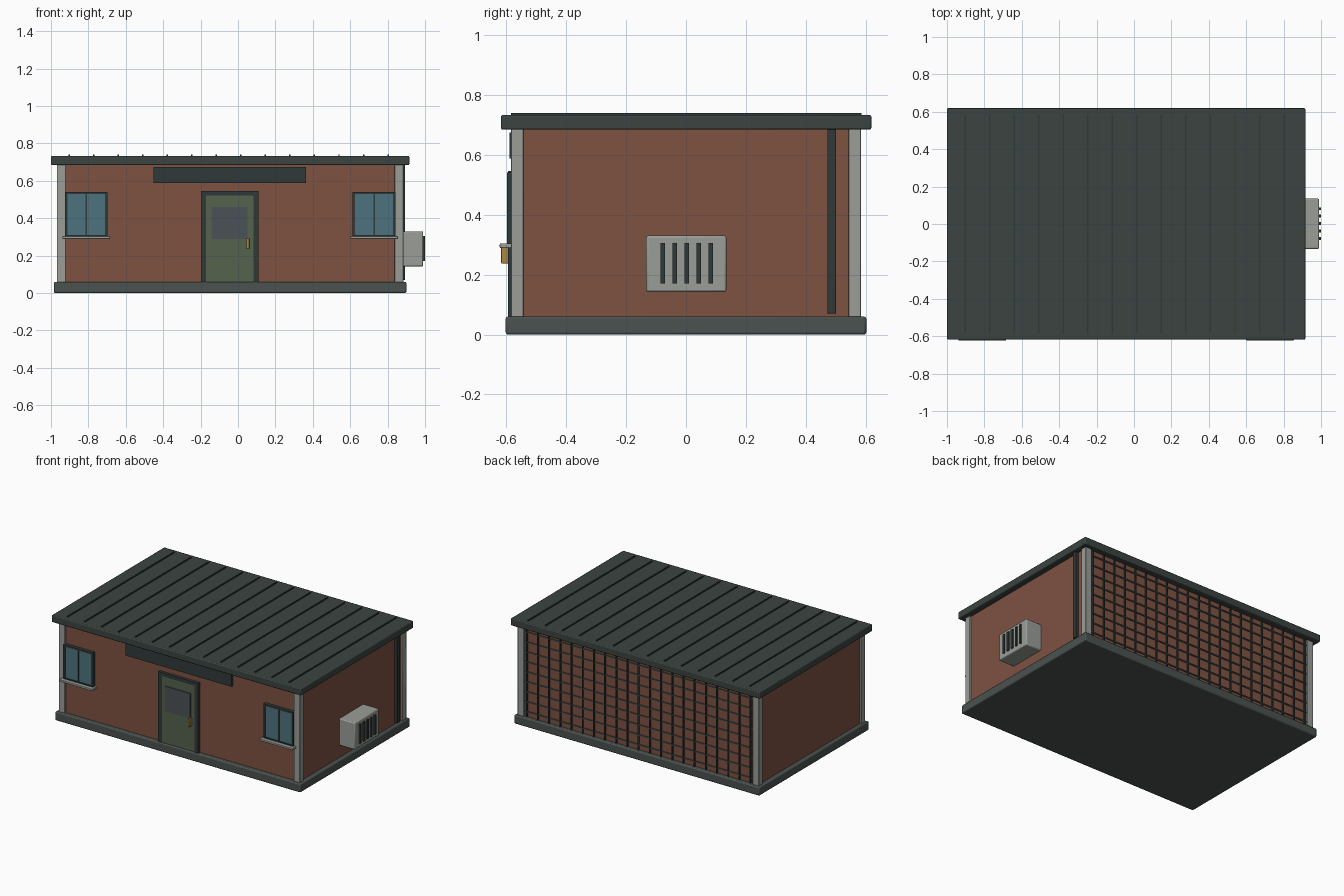
import bpy

CX = -0.042          # house centre line in x
WX, WY = 0.915, 0.574  # wall half sizes


def mat(name, r, g, b):
    m = bpy.data.materials.new(name)
    m.diffuse_color = (r, g, b, 1)
    return m


BRICK = mat("brick_red", 0.21, 0.084, 0.055)
ROOF = mat("roof_green", 0.043, 0.057, 0.051)
STONE = mat("pale_stone", 0.32, 0.34, 0.31)
BASE = mat("plinth_grey", 0.068, 0.084, 0.078)
DARK = mat("dark_trim", 0.03, 0.042, 0.040)
GLASS = mat("blue_glass", 0.076, 0.17, 0.205)
SMOKE = mat("smoked_glass", 0.07, 0.083, 0.095)
DOOR = mat("door_green", 0.091, 0.122, 0.076)
BRASS = mat("brass", 0.40, 0.24, 0.045)


def box(name, x, y, z, material, bevel=0.0):
    """Box from (min, max) ranges on each axis."""
    c = [(a + b) / 2 for a, b in (x, y, z)]
    bpy.ops.mesh.primitive_cube_add(size=1, location=c)
    o = bpy.context.object
    o.name = name
    o.scale = [b - a for a, b in (x, y, z)]
    bpy.ops.object.transform_apply(location=False, rotation=False, scale=True)
    o.data.materials.append(material)
    if bevel:
        m = o.modifiers.new("edge", 'BEVEL')
        m.width = bevel
        m.segments = 2
        bpy.ops.object.shade_smooth_by_angle()
    return o


# Main body
box("plinth", (CX - 0.942, CX + 0.942), (-0.602, 0.602), (0, 0.06), BASE, 0.007)
box("walls", (CX - WX, CX + WX), (-WY, WY), (0.055, 0.69), BRICK)
box("roof_slab", (CX - 0.958, CX + 0.958), (-0.618, 0.619), (0.684, 0.733), ROOF, 0.006)

# Standing seams on the roof
for i in range(14):
    x = -0.901 + i * 0.131
    box("roof_seam", (x - 0.004, x + 0.004), (-0.585, 0.586), (0.73, 0.740), DARK)

# Corner posts
for sx in (-1, 1):
    for sy in (-1, 1):
        xs = sorted((CX + sx * 0.879, CX + sx * 0.927))
        ys = sorted((sy * 0.542, sy * 0.585))
        box("corner_post", xs, ys, (0.055, 0.69), STONE, 0.003)

# Windows with frame, mullion, panes and sill
for s in (-1, 1):
    c = CX + s * 0.7695
    yf = (-0.597, -0.57)
    for e in (-1, 1):
        box("window_jamb", sorted((c + e * 0.114, c + e * 0.101)), yf, (0.301, 0.541), DARK)
    box("window_head", (c - 0.114, c + 0.114), yf, (0.529, 0.541), DARK)
    box("window_foot", (c - 0.114, c + 0.114), yf, (0.301, 0.311), DARK)
    box("window_mullion", (c - 0.004, c + 0.004), yf, (0.305, 0.535), DARK)
    box("window_glass", (c - 0.108, c + 0.108), (-0.591, -0.57), (0.305, 0.535), GLASS)
    box("window_sill", (c - 0.128, c + 0.128), (-0.622, -0.57), (0.289, 0.304), STONE, 0.003)

# Door
DX = -0.044
for e in (-1, 1):
    box("door_jamb", sorted((DX + e * 0.154, DX + e * 0.126)), (-0.594, -0.57), (0.06, 0.546), DARK)
box("door_head", (DX - 0.154, DX + 0.154), (-0.594, -0.57), (0.522, 0.546), DARK)
box("door_leaf", (DX - 0.128, DX + 0.128), (-0.590, -0.57), (0.06, 0.524), DOOR)
box("door_glass", (-0.142, 0.051), (-0.597, -0.585), (0.288, 0.460), SMOKE)
box("door_handle", (0.045, 0.061), (-0.617, -0.588), (0.237, 0.292), BRASS, 0.003)

# Blank sign board over the door
box("sign_board", (-0.451, 0.363), (-0.589, -0.57), (0.588, 0.674), DARK)

# Wall unit with vent slats
box("cooling_unit", (0.86, 0.990), (-0.133, 0.135), (0.142, 0.330), STONE, 0.007)
for i in range(5):
    y = -0.078 + i * 0.04
    box("vent_slat", (0.98, 1.0), (y - 0.0075, y + 0.0075), (0.171, 0.305), DARK)

# Drainpipe
box("drainpipe", (0.865, 0.894), (0.472, 0.501), (0.07, 0.688), DARK, 0.003)

# Lattice on the back wall
NX, NZ = 21, 9
for i in range(NX):
    x = CX + (i / (NX - 1) - 0.5) * 1.72
    box("lattice_upright", (x - 0.004, x + 0.004), (0.57, 0.584), (0.06, 0.686), DARK)
for j in range(NZ):
    z = 0.095 + j * 0.069
    box("lattice_rail", (CX - 0.88, CX + 0.88), (0.57, 0.581), (z - 0.004, z + 0.004), BASE)
